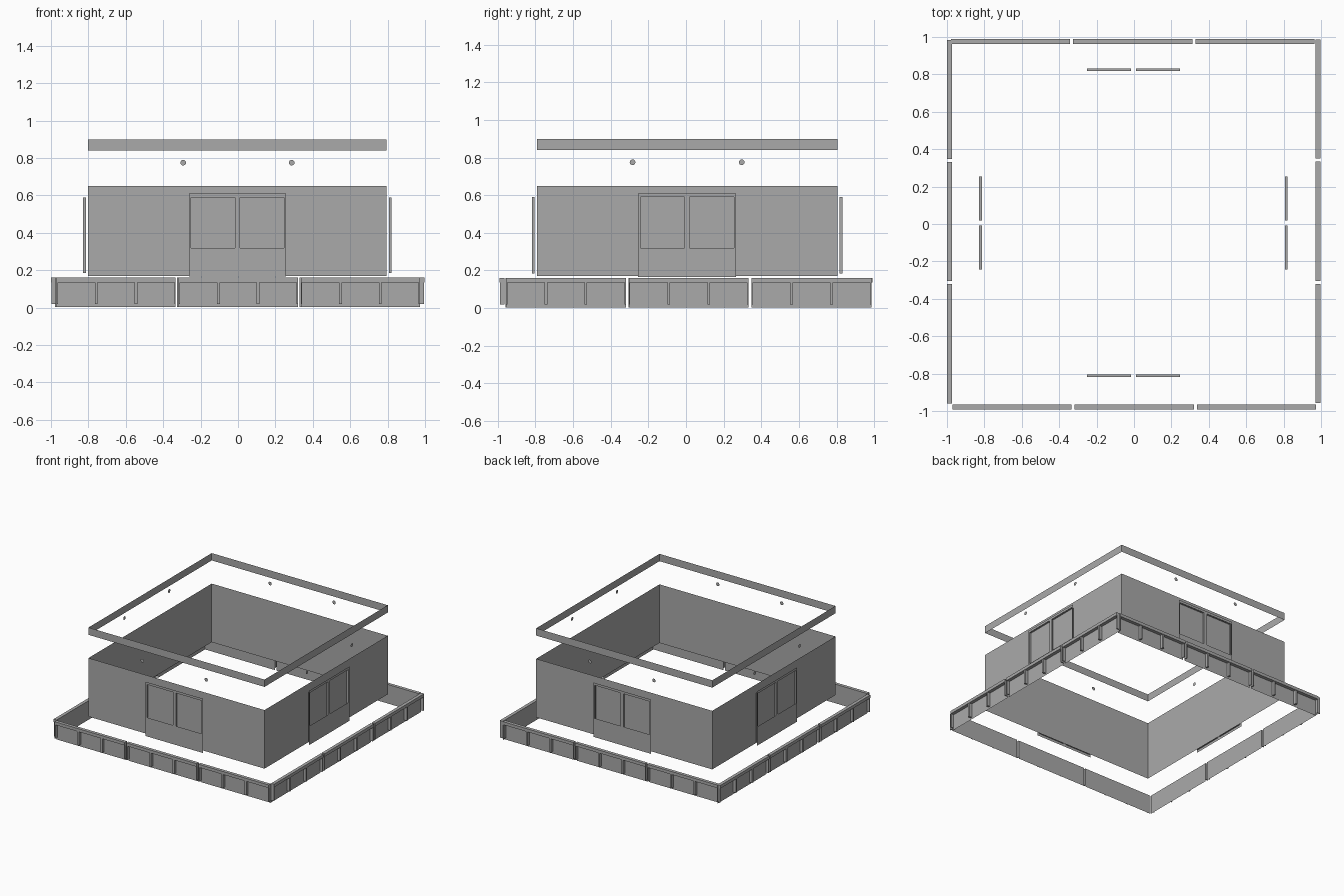
import bpy, bmesh, math
from mathutils import Matrix, Vector

old = bpy.data.objects.get("Cube")
if old:
    bpy.data.objects.remove(old)

grey = bpy.data.materials.new("plain_grey")
grey.use_nodes = True
COLOUR = (0.4, 0.4, 0.4, 1)
grey.diffuse_color = COLOUR
grey.node_tree.nodes["Principled BSDF"].inputs["Base Color"].default_value = COLOUR

CENTRE = Vector((-0.003, 0.006, 0))


# Every part is drawn facing -y, then turned to its side of the building
def finish(name, bm, angle, offset=CENTRE):
    mesh = bpy.data.meshes.new(name)
    bm.transform(Matrix.Translation(offset) @ Matrix.Rotation(angle, 4, "Z"))
    bm.to_mesh(mesh)
    bm.free()
    mesh.materials.append(grey)
    obj = bpy.data.objects.new(name, mesh)
    bpy.context.collection.objects.link(obj)
    return obj


def sheet(bm, u0, u1, z0, z1, d):
    corners = ((u0, z0), (u1, z0), (u1, z1), (u0, z1))
    bm.faces.new([bm.verts.new((u, -d, z)) for u, z in corners])


def box(bm, u0, u1, d0, d1, z0, z1):
    place = Matrix.Translation(((u0 + u1) / 2, -(d0 + d1) / 2, (z0 + z1) / 2))
    size = Matrix.Diagonal((u1 - u0, d1 - d0, z1 - z0, 1))
    bmesh.ops.create_cube(bm, size=1, matrix=place @ size)


# Wall and floating roof band: thin sheets
def wall(side, angle):
    for part, z0, z1 in (("wall", 0.17, 0.65), ("roof_band", 0.84, 0.9)):
        bm = bmesh.new()
        sheet(bm, -0.798, 0.798, z0, z1, 0.798)
        finish(f"{side}_{part}", bm, angle)


# Double door: flat plate with two openings, and recessed panes behind it
def door(side, angle):
    bm = bmesh.new()
    us = (-0.26, -0.248, -0.013, 0.013, 0.248, 0.26)
    zs = (0.165, 0.32, 0.59, 0.61)
    for i in range(5):
        for j in range(3):
            if not (i in (1, 3) and j == 1):
                sheet(bm, us[i], us[i + 1], zs[j], zs[j + 1], 0.826)
    bmesh.ops.remove_doubles(bm, verts=bm.verts, dist=0.0001)
    finish(f"{side}_door", bm, angle)
    bm = bmesh.new()
    for i in (1, 3):
        box(bm, us[i], us[i + 1], 0.811, 0.825, 0.185, 0.59)
    # the pane's outer face is left open to make a recess
    outer = [f for f in bm.faces if f.normal.y < -0.9]
    bmesh.ops.delete(bm, geom=outer, context="FACES_ONLY")
    finish(f"{side}_door_panes", bm, angle)


# Pair of round lamps above the door
def lamps(side, angle):
    bm = bmesh.new()
    for u in (-0.29, 0.29):
        turn = Matrix.Translation((u, -0.828, 0.775)) @ Matrix.Rotation(math.pi / 2, 4, "X")
        bmesh.ops.create_circle(bm, cap_ends=True, segments=16, radius=0.015, matrix=turn)
    finish(f"{side}_lamps", bm, angle)


# Low parapet: backing sheet, overhanging rail and outer ribs, three lengths a side
def parapet(side, angle, start, inner):
    length, pitch, depth, rib = 0.637, 0.653, 0.027, 0.015
    for n in range(3):
        u0 = start + n * pitch
        u1 = u0 + length
        bm = bmesh.new()
        sheet(bm, u0, u1, 0.004, 0.135, inner)
        box(bm, u0, u1, inner, inner + depth, 0.135, 0.16)
        for k in range(4):
            mid = u0 + k * length / 3
            a, b = max(u0, mid - rib / 2), min(u1, mid + rib / 2)
            box(bm, a, b, inner, inner + depth - 0.003, 0.02, 0.135)
        finish(f"{side}_parapet_{n + 1}", bm, angle, Vector((0, 0, 0)))


SIDES = (("front", -0.970, 0.965), ("right", -0.957, 0.971),
         ("back", -0.965, 0.963), ("left", -0.984, 0.973))
for i, (side, start, inner) in enumerate(SIDES):
    angle = i * math.pi / 2
    wall(side, angle)
    door(side, angle)
    lamps(side, angle)
    parapet(side, angle, start, inner)
